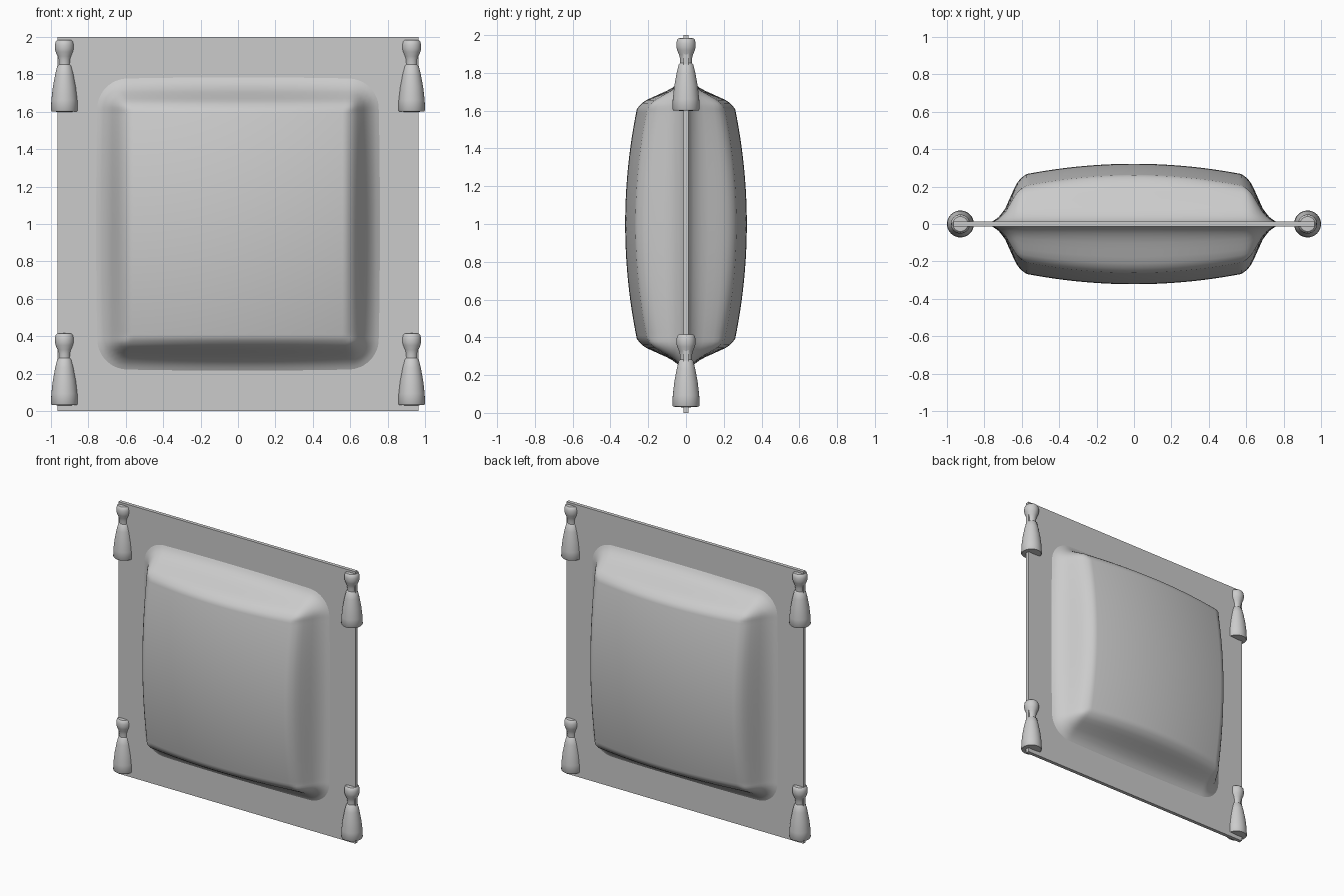
import bpy, bmesh, math
from mathutils import Vector

cube = bpy.data.objects.get("Cube")
if cube:
    bpy.data.objects.remove(cube, do_unlink=True)

fabric = bpy.data.materials.new("light grey fabric")
fabric.use_nodes = True
GREY = (0.6, 0.6, 0.6, 1.0)
fabric.diffuse_color = GREY
fabric.node_tree.nodes["Principled BSDF"].inputs["Base Color"].default_value = GREY

MID = 1.0                       # height of the cushion centre


def make_object(name, bm, location=(0, 0, 0), smooth=True):
    bmesh.ops.recalc_face_normals(bm, faces=bm.faces)
    mesh = bpy.data.meshes.new(name)
    bm.to_mesh(mesh)
    bm.free()
    mesh.materials.append(fabric)
    obj = bpy.data.objects.new(name, mesh)
    obj.location = location
    bpy.context.collection.objects.link(obj)
    if smooth:
        bpy.ops.object.select_all(action="DESELECT")
        obj.select_set(True)
        bpy.context.view_layer.objects.active = obj
        bpy.ops.object.shade_smooth_by_angle(angle=math.radians(40))
    return obj


# Flat border panel
bm = bmesh.new()
bmesh.ops.create_cube(bm, size=1)
bmesh.ops.scale(bm, vec=(1.93, 0.026, 2.0), verts=bm.verts)
make_object("border_panel", bm, (0, 0, MID), smooth=False)

# Padded cushion: a grid raised by its distance from a rounded rectangle
HALF_X, HALF_Z, CORNER = 0.76, 0.785, 0.17
SLOPE = [(-0.02, 0.0), (0, 0.012), (0.035, 0.035), (0.07, 0.08),
         (0.13, 0.213), (0.15, 0.24), (0.18, 0.262)]


def inset(x, z):
    qx, qz = abs(x) - HALF_X + CORNER, abs(z) - HALF_Z + CORNER
    outside = math.hypot(max(qx, 0), max(qz, 0))
    return CORNER - outside - min(max(qx, qz), 0)


def padding(x, z):
    d = inset(x, z)
    if d <= SLOPE[0][0]:
        return 0.0
    edge = SLOPE[-1][1]
    for (d0, y0), (d1, y1) in zip(SLOPE, SLOPE[1:]):
        if d0 <= d < d1:
            edge = y0 + (y1 - y0) * (d - d0) / (d1 - d0)
            break
    # The crown adds height in the middle and sinks towards the corners
    fullness = 0.322 - 0.06 * ((x / 0.6) ** 2 + (z / 0.6) ** 2)
    side = max(abs(x), abs(z))
    ridge = 0.322 - 0.06 * (min(side, 0.6) / 0.6) ** 2
    low = min(abs(x), abs(z))
    sink = 0.06 * (min(low, 0.6) / 0.6) ** 2
    crown = (ridge - sink) / SLOPE[-1][1]
    return edge * crown if side > 0.6 else min(edge * crown, fullness)


bm = bmesh.new()
bmesh.ops.create_grid(bm, x_segments=100, y_segments=100, size=0.82)
for v in bm.verts:
    x, z = v.co.x, v.co.y
    v.co = Vector((x, padding(x, z), z))
hidden = [f for f in bm.faces if all(v.co.y < 0.001 for v in f.verts)]
bmesh.ops.delete(bm, geom=hidden, context="FACES")
# The other side
copy = bmesh.ops.duplicate(bm, geom=bm.verts[:] + bm.edges[:] + bm.faces[:])["geom"]
for v in (g for g in copy if isinstance(g, bmesh.types.BMVert)):
    v.co.y *= -1
bmesh.ops.remove_doubles(bm, verts=bm.verts, dist=0.0005)
make_object("cushion", bm, (0, 0, MID))

# Corner tassels, turned from one profile of radius and height
TASSEL = [(0, -0.004), (0.03, -0.003), (0.068, 0), (0.072, 0.006), (0.07, 0.06),
          (0.062, 0.13), (0.049, 0.2), (0.038, 0.243), (0.031, 0.25),
          (0.032, 0.275), (0.037, 0.295), (0.047, 0.318), (0.051, 0.335),
          (0.051, 0.355), (0.047, 0.374), (0.04, 0.381), (0, 0.384)]


def add_tassel(name, x, z):
    bm = bmesh.new()
    verts = [bm.verts.new((r, 0, h)) for r, h in TASSEL]
    edges = [bm.edges.new(pair) for pair in zip(verts, verts[1:])]
    bmesh.ops.spin(bm, geom=verts + edges, cent=(0, 0, 0), axis=(0, 0, 1),
                   angle=math.tau, steps=32)
    bmesh.ops.remove_doubles(bm, verts=bm.verts, dist=0.0001)
    make_object(name, bm, (x, 0, z))


for side, x in (("left", 0.928), ("right", -0.928)):
    for level, z in (("lower", 0.033), ("upper", 1.602)):
        add_tassel(f"{level}_{side}_tassel", x, z)
